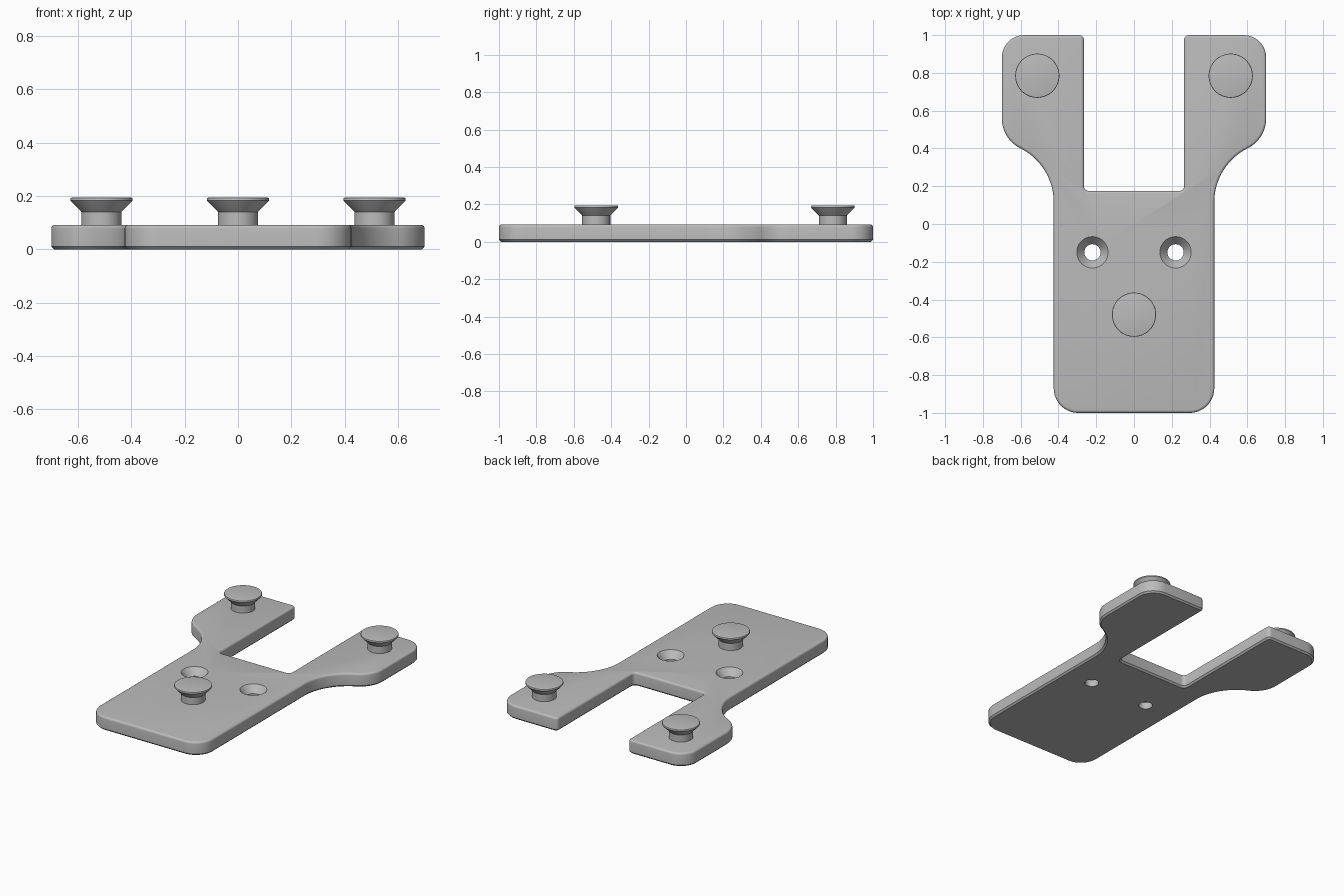
import bpy, bmesh
from math import cos, sin, radians, pi

cube = bpy.data.objects.get("Cube")
if cube:
    bpy.data.objects.remove(cube)

grey = bpy.data.materials.new("plain_grey")
grey.use_nodes = True
colour = (0.5, 0.5, 0.5, 1)
grey.diffuse_color = colour
grey.node_tree.nodes["Principled BSDF"].inputs["Base Color"].default_value = colour

THICK = 0.092


def make_object(name, bm):
    mesh = bpy.data.meshes.new(name)
    bmesh.ops.recalc_face_normals(bm, faces=bm.faces)
    bm.to_mesh(mesh)
    bm.free()
    mesh.materials.append(grey)
    obj = bpy.data.objects.new(name, mesh)
    bpy.context.collection.objects.link(obj)
    return obj


def smooth(obj):
    bpy.ops.object.select_all(action="DESELECT")
    obj.select_set(True)
    bpy.context.view_layer.objects.active = obj
    bpy.ops.object.shade_smooth_by_angle(angle=radians(30))


def arc(cx, cy, r, start, end, steps=12):
    angles = [radians(start + (end - start) * i / steps) for i in range(steps + 1)]
    return [(cx + r * cos(a), cy + r * sin(a)) for a in angles]


def lathe(name, profile, x, y, sides=64):
    """Closed solid of revolution from (radius, height) pairs."""
    bm = bmesh.new()
    rings = []
    for r, z in profile:
        rings.append([bm.verts.new((x + r * cos(2 * pi * i / sides),
                                    y + r * sin(2 * pi * i / sides), z))
                      for i in range(sides)])
    for low, high in zip(rings, rings[1:]):
        for i in range(sides):
            j = (i + 1) % sides
            bm.faces.new((low[i], low[j], high[j], high[i]))
    bm.faces.new(rings[0][::-1])
    bm.faces.new(rings[-1])
    return make_object(name, bm)


# Forked plate: one half outline, mirrored
half = arc(0.295, -0.87, 0.13, -90, 0)                # front corner
half += arc(0.745, 0.115, 0.32, 180, 117, 16)         # waist fillet
half += arc(0.522, 0.56, 0.178, -63, 0)[1:]           # arm shoulder
half += arc(0.58, 0.88, 0.12, 0, 90)                  # arm outer tip
half += arc(0.29, 0.975, 0.025, 90, 180, 5)           # arm inner tip
half += arc(0.24, 0.2, 0.025, 0, -90, 5)              # slot corner
outline = half + [(-x, y) for x, y in reversed(half)]

bm = bmesh.new()
base = bm.faces.new([bm.verts.new((x, y, 0)) for x, y in outline])
top = bmesh.ops.extrude_face_region(bm, geom=[base], use_keep_orig=True)
bmesh.ops.translate(bm, vec=(0, 0, THICK),
                    verts=[v for v in top["geom"] if isinstance(v, bmesh.types.BMVert)])
# Chamfer below, rounded edge above
for height, size, segments in ((0, 0.011, 1), (THICK, 0.014, 4)):
    rim = [e for e in bm.edges if all(abs(v.co.z - height) < 1e-5 for v in e.verts)]
    bmesh.ops.bevel(bm, geom=rim, offset=size, segments=segments,
                    profile=0.5, affect="EDGES")
plate = make_object("forked_plate", bm)

# Countersunk screw holes
for side in (-1, 1):
    cutter = lathe("screw_hole_cutter",
                   [(0.043, -0.05), (0.043, 0.045), (0.083, THICK), (0.083, 0.15)],
                   side * 0.22, -0.15)
    cutter.hide_render = True
    cut = plate.modifiers.new("screw_hole", "BOOLEAN")
    cut.operation = "DIFFERENCE"
    cut.solver = "EXACT"
    cut.object = cutter
    bpy.context.view_layer.objects.active = plate
    bpy.ops.object.modifier_apply(modifier=cut.name)
    bpy.data.objects.remove(cutter)
smooth(plate)

# Flared mounting studs
stud = [(0.075, THICK - 0.01), (0.075, 0.14), (0.113, 0.179), (0.117, 0.184),
        (0.117, 0.189), (0.115, 0.193), (0.111, 0.194)]
for name, x, y in (("front_stud", 0, -0.48), ("left_rear_stud", 0.512, 0.785),
                   ("right_rear_stud", -0.512, 0.785)):
    smooth(lathe(name, stud, x, y))
